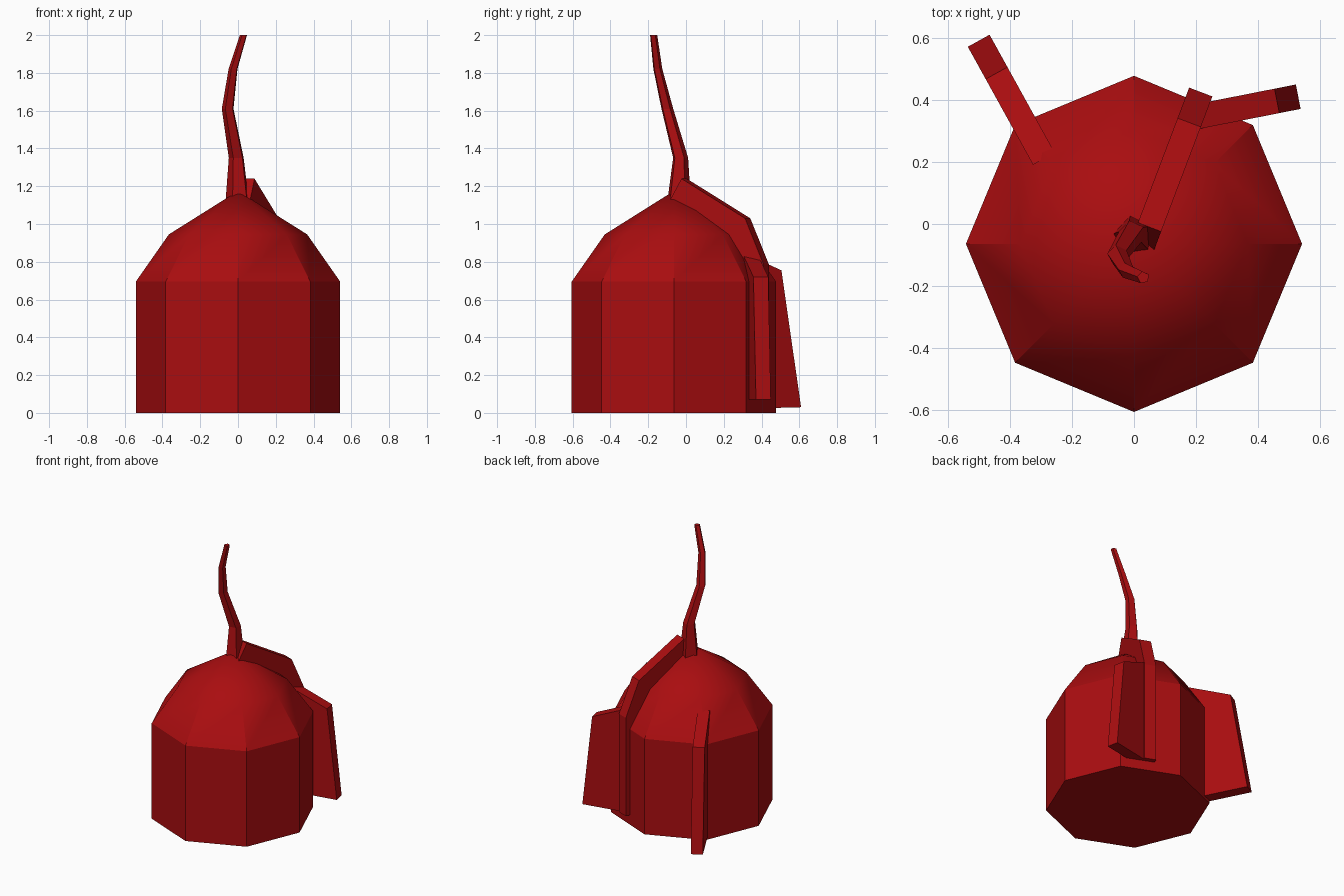
import bpy, bmesh, math
from mathutils import Vector

cube = bpy.data.objects.get("Cube")
if cube:
    bpy.data.objects.remove(cube, do_unlink=True)

red = bpy.data.materials.new("dark_red")
red.use_nodes = True
colour = (0.4, 0.004, 0.005, 1)
red.diffuse_color = colour
red.node_tree.nodes["Principled BSDF"].inputs["Base Color"].default_value = colour


def finish(name, bm, smooth=False):
    bmesh.ops.recalc_face_normals(bm, faces=bm.faces)
    mesh = bpy.data.meshes.new(name)
    bm.to_mesh(mesh)
    bm.free()
    mesh.materials.append(red)
    obj = bpy.data.objects.new(name, mesh)
    bpy.context.collection.objects.link(obj)
    if smooth:
        bpy.ops.object.select_all(action='DESELECT')
        obj.select_set(True)
        bpy.context.view_layer.objects.active = obj
        bpy.ops.object.shade_smooth_by_angle(angle=math.radians(30))
    return obj


def loft(name, rings, sides, turn=0, tip=None, smooth=False):
    """Join polygon rings given as (x, y, z, radius), ending in a cap or a tip."""
    bm = bmesh.new()
    loops = []
    for x, y, z, r in rings:
        angles = [turn + math.tau * i / sides for i in range(sides)]
        loops.append([bm.verts.new((x + r * math.cos(a), y + r * math.sin(a), z))
                      for a in angles])
    for low, high in zip(loops, loops[1:]):
        for i in range(sides):
            j = (i + 1) % sides
            bm.faces.new((low[i], low[j], high[j], high[i]))
    bm.faces.new(loops[0])
    if tip:
        point = bm.verts.new(tip)
        for i in range(sides):
            bm.faces.new((loops[-1][i], loops[-1][(i + 1) % sides], point))
    else:
        bm.faces.new(loops[-1])
    return finish(name, bm, smooth)


def fin(name, start, end, profile, thickness=0.08):
    """Plate standing on the ground line start-end; profile is (distance, z)."""
    start, end = Vector(start), Vector(end)
    along = (end - start).normalized()
    side = Vector((-along.y, along.x)) * thickness / 2
    bm = bmesh.new()
    loops = []
    for offset in (side, -side):
        ground = [start + along * d + offset for d, z in profile]
        loops.append([bm.verts.new((p.x, p.y, z)) for p, (d, z) in zip(ground, profile)])
    n = len(profile)
    bm.faces.new(loops[0])
    bm.faces.new(loops[1])
    for i in range(n):
        j = (i + 1) % n
        bm.faces.new((loops[0][i], loops[0][j], loops[1][j], loops[1][i]))
    return finish(name, bm)


# Eight-sided body with a faceted dome
loft("body", [(0, -0.064, 0, 0.541), (0, -0.064, 0.695, 0.541),
              (0, -0.064, 0.945, 0.366)], 8, tip=(0, -0.064, 1.175), smooth=True)

# Crooked stalk, tapering upwards
loft("stalk", [(0, -0.04, 1.1, 0.068), (-0.007, -0.03, 1.35, 0.042),
               (-0.053, -0.1, 1.61, 0.033), (-0.025, -0.15, 1.82, 0.025),
               (0.03, -0.172, 2.0, 0.02)], 5, turn=0.5)

# Ridge running from the stalk over the dome and down the back
fin("back_ridge", (0.05, -0.01), (0.215, 0.425),
    [(0, 1.24), (0.36, 1.03), (0.465, 0.785), (0.465, 0.07),
     (0.3, 0.07), (0.3, 0.7), (0.2, 0.88), (-0.08, 1.1)])

# Flared fins on both sides of the back
fin("left_fin", (0.2, 0.345), (0.53, 0.41),
    [(0, 0.83), (0.265, 0.72), (0.335, 0.07), (0, 0.07)])
fin("right_fin", (-0.29, 0.21), (-0.5, 0.59),
    [(0, 0.88), (0.315, 0.755), (0.434, 0.03), (0, 0.02)])
